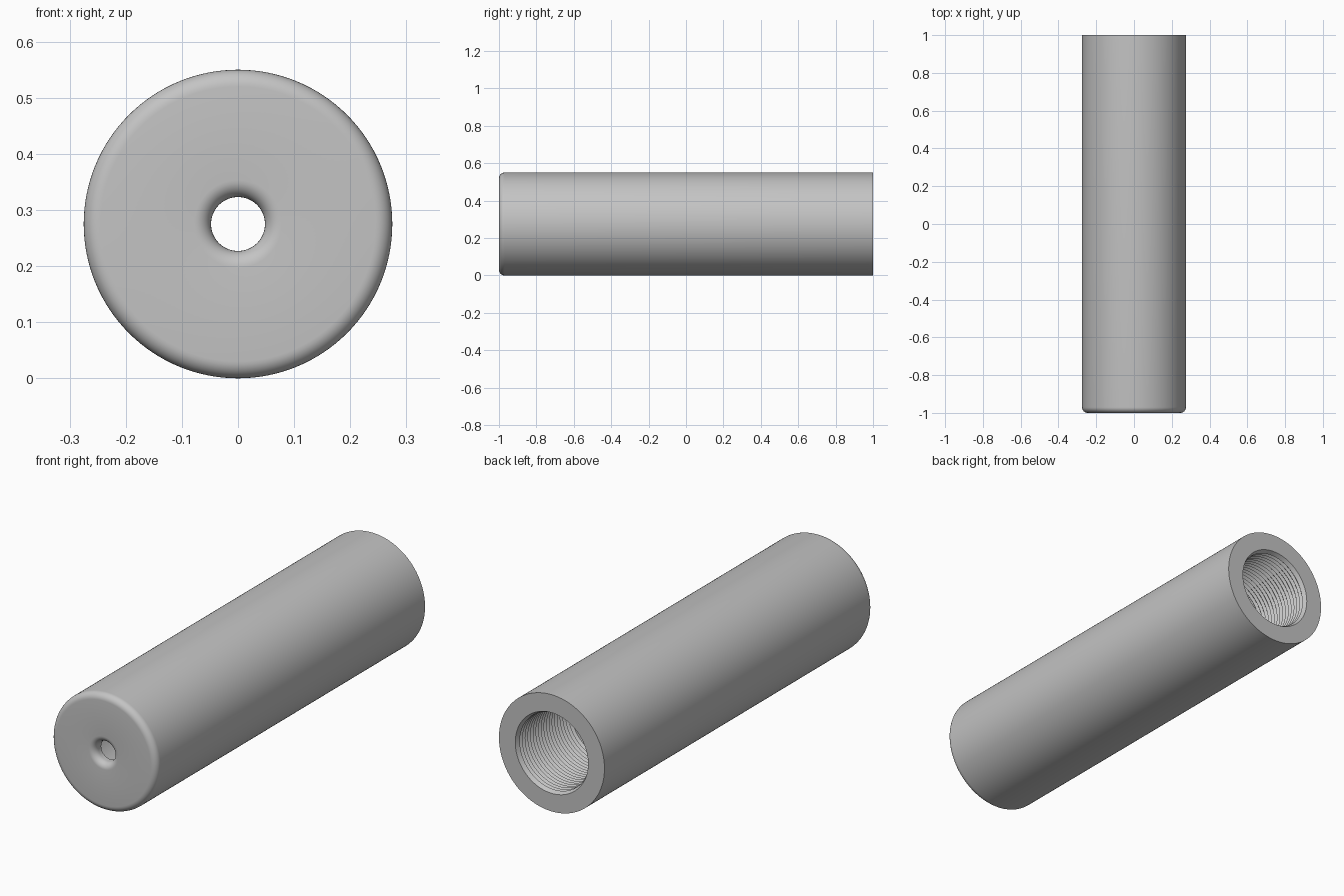
import bpy
import bmesh
from math import sin, cos, pi, radians
from mathutils import Matrix, Vector

cube = bpy.data.objects.get("Cube")
if cube:
    bpy.data.objects.remove(cube, do_unlink=True)

RADIUS = 0.275
HOLE = 0.048
FILLET = 0.03
WALL = 0.05         # front wall thickness
ROOT, CREST = 0.19, 0.18
PITCH, TURNS = 0.02, 20
SEGMENTS = 128
ARC_STEPS = 8


def arc(y, r, start, end):
    """Quarter round in the (y, radius) half plane."""
    steps = [start + (end - start) * i / ARC_STEPS for i in range(ARC_STEPS + 1)]
    return [(y + FILLET * cos(a), r + FILLET * sin(a)) for a in steps]


# Closed (y, radius) profile: back rim, outer wall, rounded front, hole, cavity
profile = [(1, ROOT), (1, RADIUS)]
profile += arc(-1 + FILLET, RADIUS - FILLET, pi / 2, pi)
profile += arc(-1 + FILLET, HOLE + FILLET, pi, 3 * pi / 2)
profile += [(-1 + WALL, HOLE), (-1 + WALL, CREST)]

# Threaded socket, from its inner end back to the rim
for i in range(TURNS):
    y = 1 - PITCH * (TURNS - i)
    profile.append((y, CREST))
    if i < TURNS - 1:
        profile.append((y + PITCH / 2, ROOT))

# Revolve the profile around the long axis
bm = bmesh.new()
verts = [bm.verts.new((0, y, r)) for y, r in profile]
edges = [bm.edges.new((a, b)) for a, b in zip(verts, verts[1:] + verts[:1])]
bmesh.ops.spin(bm, geom=verts + edges, cent=Vector(), axis=(0, 1, 0),
               angle=2 * pi, steps=SEGMENTS, use_merge=True)
bmesh.ops.remove_doubles(bm, verts=bm.verts, dist=0.0001)
bmesh.ops.recalc_face_normals(bm, faces=bm.faces)
bmesh.ops.transform(bm, matrix=Matrix.Translation((0, 0, RADIUS)), verts=bm.verts)

mesh = bpy.data.meshes.new("threaded_tube")
bm.to_mesh(mesh)
bm.free()
tube = bpy.data.objects.new("threaded_tube", mesh)
bpy.context.collection.objects.link(tube)

# Plain grey finish
grey = bpy.data.materials.new("grey")
grey.use_nodes = True
color = (0.55, 0.55, 0.55, 1)
grey.diffuse_color = color
grey.node_tree.nodes["Principled BSDF"].inputs["Base Color"].default_value = color
mesh.materials.append(grey)

bpy.ops.object.select_all(action="DESELECT")
tube.select_set(True)
bpy.context.view_layer.objects.active = tube
bpy.ops.object.shade_smooth_by_angle(angle=radians(30))
